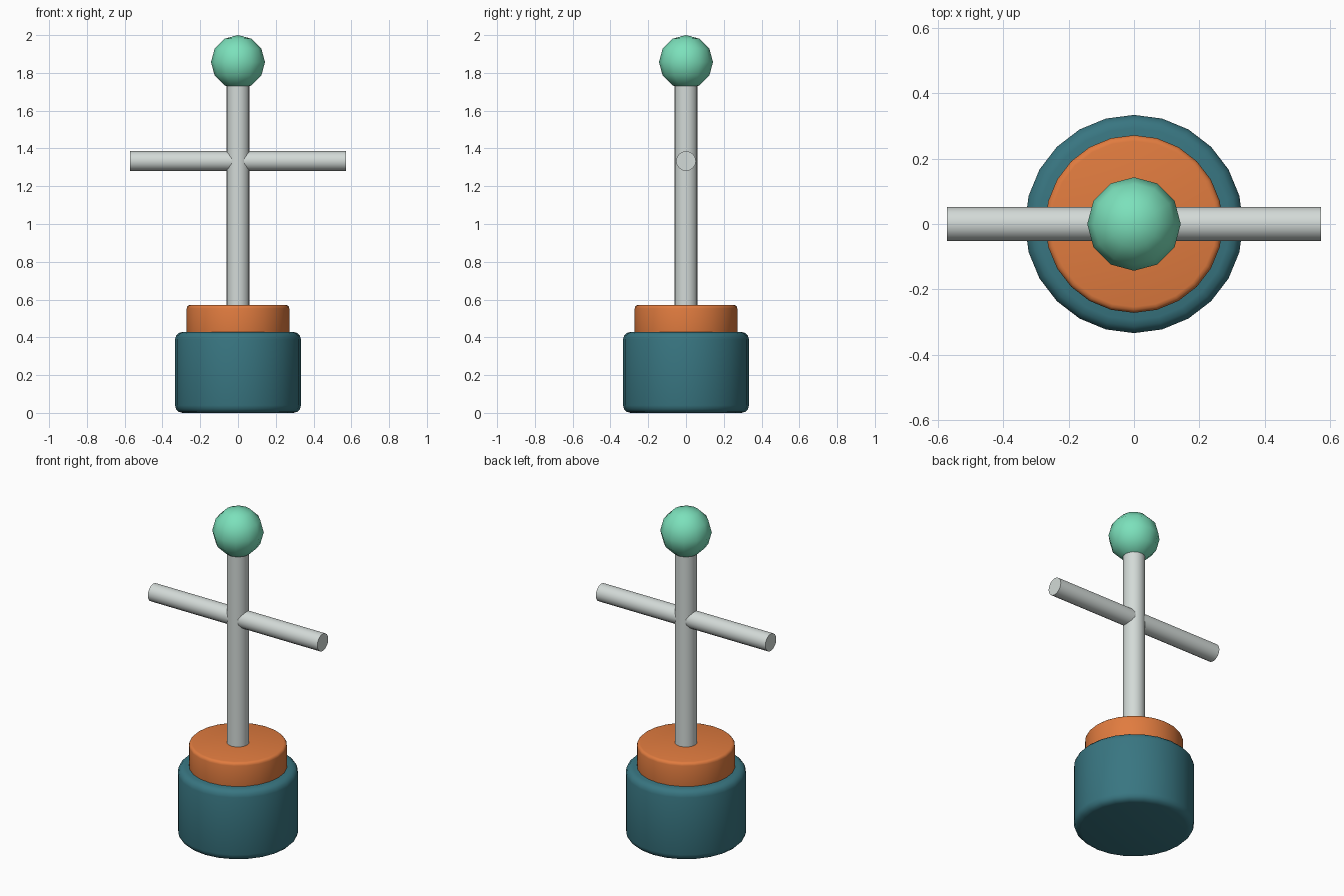
import bpy
import math

default = bpy.data.objects.get("Cube")
if default:
    bpy.data.objects.remove(default, do_unlink=True)

U = 1 / 21  # design unit: the whole model is 42 units tall


def make_material(name, rgb):
    mat = bpy.data.materials.new(name)
    mat.use_nodes = True
    mat.diffuse_color = (*rgb, 1)
    mat.node_tree.nodes["Principled BSDF"].inputs["Base Color"].default_value = (*rgb, 1)
    return mat


teal = make_material("dark teal", (0.04, 0.18, 0.22))
orange = make_material("orange", (0.75, 0.2, 0.05))
steel = make_material("pale steel", (0.65, 0.7, 0.68))
mint = make_material("mint green", (0.2, 0.75, 0.5))


def finish(name, mat):
    obj = bpy.context.object
    obj.name = name
    obj.data.materials.append(mat)
    return obj


def cylinder(name, mat, radius, length, z, sides, bevel=0, rotation=(0, 0, 0)):
    bpy.ops.mesh.primitive_cylinder_add(vertices=sides, radius=radius * U, depth=length * U,
                                        location=(0, 0, z * U), rotation=rotation)
    obj = finish(name, mat)
    if bevel:
        mod = obj.modifiers.new("rounded_rim", "BEVEL")
        mod.width = bevel
        mod.segments = 3
        mod.limit_method = "ANGLE"
        mod.angle_limit = math.radians(40)
        bpy.ops.object.modifier_apply(modifier=mod.name)
    bpy.ops.object.shade_smooth_by_angle(angle=math.radians(35))
    return obj


# Stepped round base
cylinder("base", teal, 7, 9, 4.5, 24, bevel=0.04)
cylinder("collar", orange, 5.7, 4, 10, 24, bevel=0.018)

# Upright post and crossbar
cylinder("post", steel, 1.3, 26, 25, 16)
cylinder("crossbar", steel, 1.1, 24, 28, 16, rotation=(0, math.pi / 2, 0))

# Ball knob on top
bpy.ops.mesh.primitive_uv_sphere_add(segments=12, ring_count=6, radius=3 * U,
                                     location=(0, 0, 39 * U))
finish("knob", mint)
bpy.ops.object.shade_smooth()
